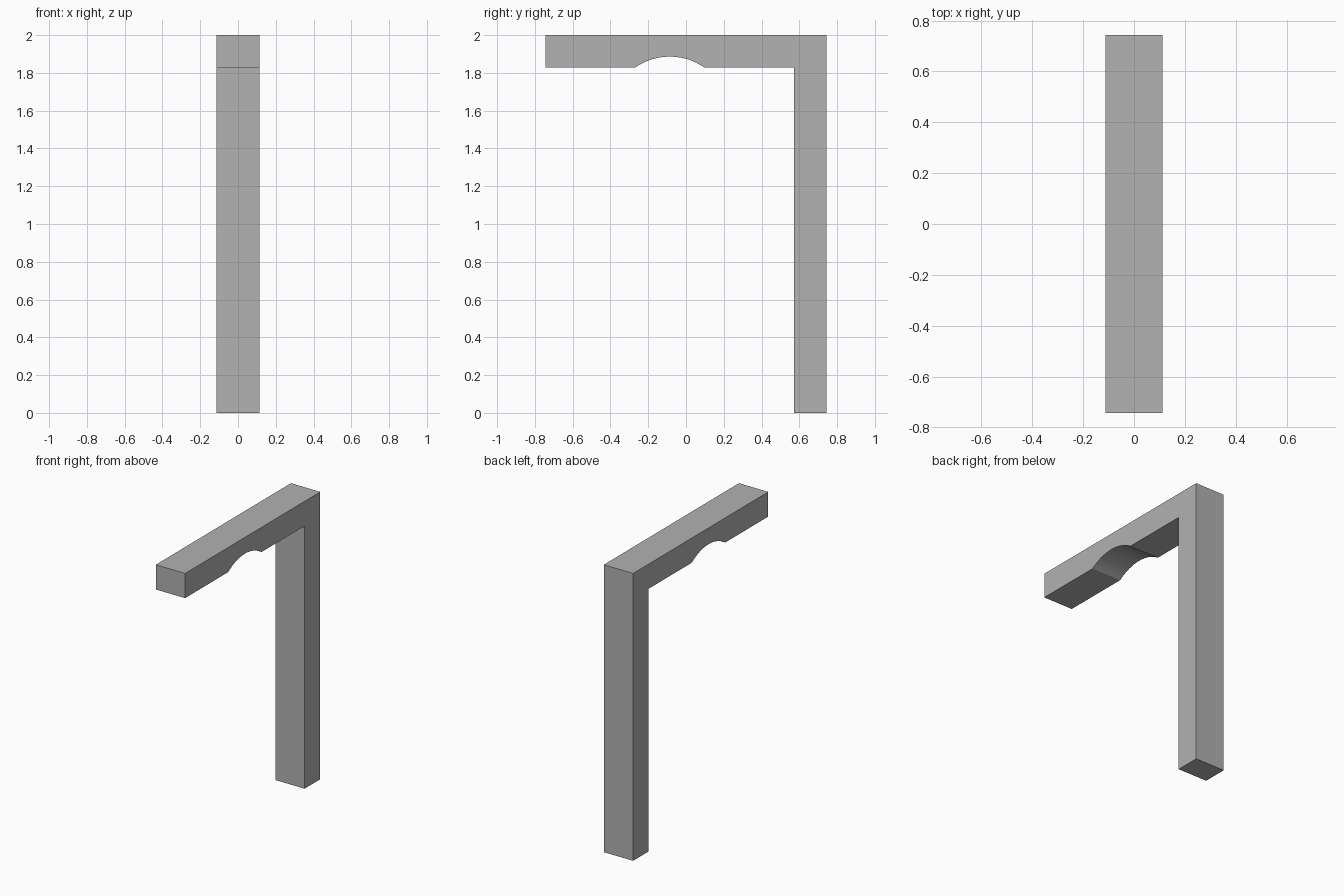
import bpy, bmesh, math
from mathutils import Vector

cube = bpy.data.objects.get("Cube")
if cube:
    bpy.data.objects.remove(cube, do_unlink=True)

# Main dimensions
HALF_W, HALF_D, HEIGHT, THICK = 0.113, 0.743, 2.0, 0.172
UNDERSIDE = HEIGHT - THICK
NOTCH_Y, NOTCH_HALF, NOTCH_RISE, STEPS = -0.086, 0.184, 0.058, 32

# Plain grey material
grey = bpy.data.materials.new("plain_grey")
grey.use_nodes = True
colour = (0.445, 0.445, 0.445, 1)
grey.diffuse_color = colour
grey.node_tree.nodes["Principled BSDF"].inputs["Base Color"].default_value = colour

# Shallow arched notch under the beam, front to back
radius = (NOTCH_HALF**2 + NOTCH_RISE**2) / (2 * NOTCH_RISE)
sweep = math.asin(NOTCH_HALF / radius)
centre_z = UNDERSIDE + NOTCH_RISE - radius
angles = [sweep * (2 * i / STEPS - 1) for i in range(STEPS + 1)]
notch = [(NOTCH_Y + radius * math.sin(a), centre_z + radius * math.cos(a)) for a in angles]

# Side profile: beam on top, post at the back
profile = [(-HALF_D, HEIGHT), (-HALF_D, UNDERSIDE), *notch,
           (HALF_D - THICK, UNDERSIDE), (HALF_D - THICK, 0),
           (HALF_D, 0), (HALF_D, HEIGHT)]

# Extrude the profile across the width
bm = bmesh.new()
side = bm.faces.new([bm.verts.new((-HALF_W, y, z)) for y, z in profile])
extruded = bmesh.ops.extrude_face_region(bm, geom=[side], use_keep_orig=True)
bmesh.ops.translate(bm, vec=Vector((2 * HALF_W, 0, 0)),
                    verts=[g for g in extruded["geom"] if isinstance(g, bmesh.types.BMVert)])
bmesh.ops.recalc_face_normals(bm, faces=bm.faces)
mesh = bpy.data.meshes.new("bracket_post")
bm.to_mesh(mesh)
bm.free()
mesh.materials.append(grey)

bracket = bpy.data.objects.new("bracket_post", mesh)
bpy.context.collection.objects.link(bracket)
bpy.ops.object.select_all(action="DESELECT")
bracket.select_set(True)
bpy.context.view_layer.objects.active = bracket
bpy.ops.object.shade_smooth_by_angle(angle=math.radians(20))
